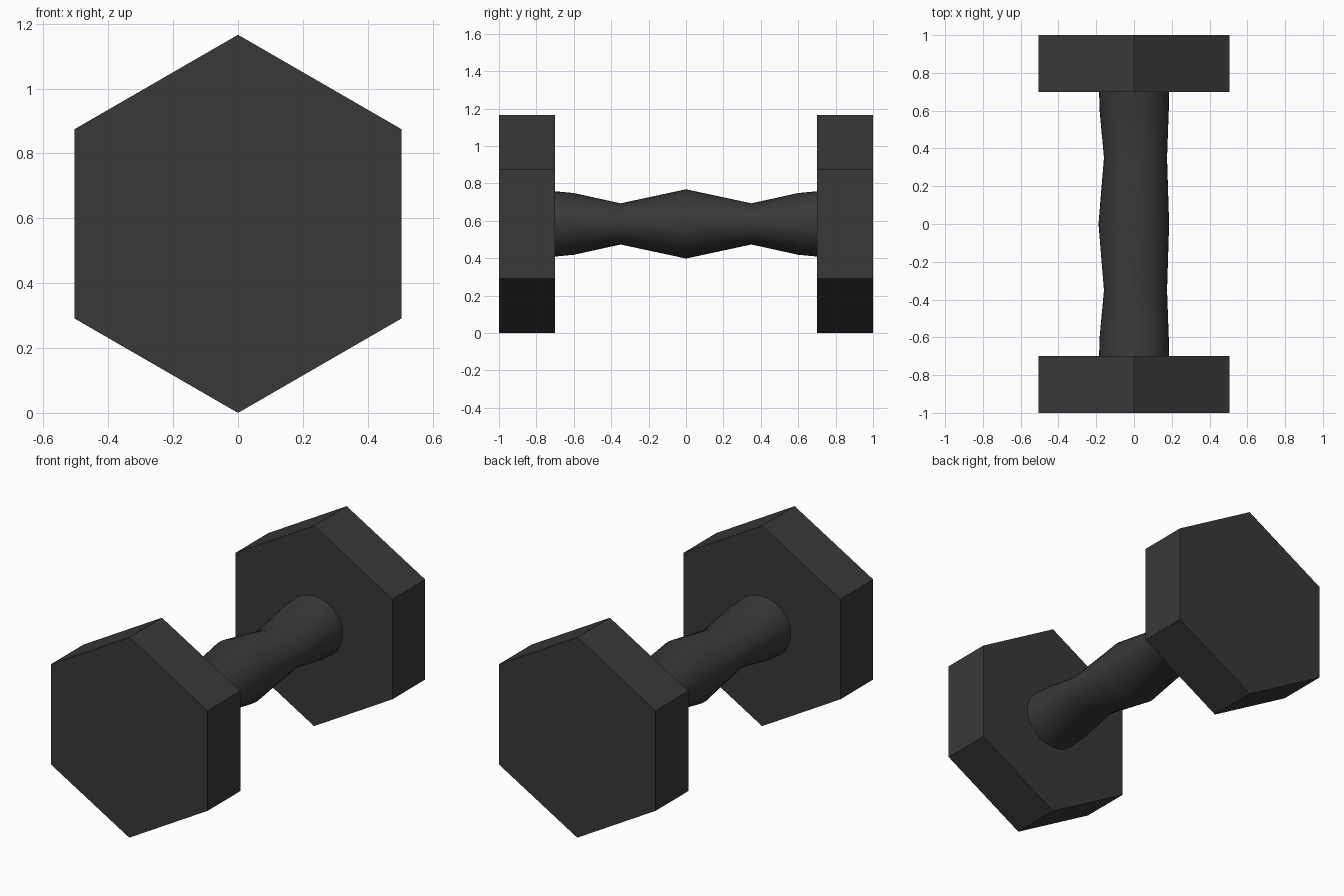
import bpy, math

if "Cube" in bpy.data.objects:
    bpy.data.objects.remove(bpy.data.objects["Cube"])

CZ = 0.583          # height of the bar axis
R = 0.583           # hexagon corner radius
SIDES = 40

black = bpy.data.materials.new("dark_rubber")
black.diffuse_color = (0.04, 0.04, 0.04, 1)
black.use_nodes = True
black.node_tree.nodes["Principled BSDF"].inputs["Base Color"].default_value = black.diffuse_color


def make(name, verts, faces):
    me = bpy.data.meshes.new(name)
    me.from_pydata(verts, [], faces)
    me.materials.append(black)
    ob = bpy.data.objects.new(name, me)
    bpy.context.collection.objects.link(ob)
    return ob


def loft(name, sections, sides):
    """Skin elliptical rings (y, x radius, z radius, x centre) along y, with end caps."""
    verts, faces = [], []
    for y, rx, rz, cx in sections:
        for i in range(sides):
            a = 2 * math.pi * i / sides
            verts.append((cx + rx * math.sin(a), y, CZ + rz * math.cos(a)))
    for s in range(len(sections) - 1):
        for i in range(sides):
            j = (i + 1) % sides
            a, b = s * sides, (s + 1) * sides
            faces.append((a + i, b + i, b + j, a + j))
    faces.append(tuple(range(sides)))
    faces.append(tuple(range(len(verts) - 1, len(verts) - sides - 1, -1)))
    return make(name, verts, faces)


# hexagonal heads, corner up
for label, y0, y1 in (("front", -1.0, -0.7), ("back", 0.7, 1.0)):
    loft(label + "_head", [(y0, R, R, 0), (y1, R, R, 0)], 6)

# waisted grip, symmetric about the middle
half = [(0.35, 0.167, 0.11, 0.008), (0.6, 0.183, 0.165, 0.001),
        (0.705, 0.185, 0.175, 0.0)]
sections = ([(-y, a, b, c) for y, a, b, c in reversed(half)]
            + [(0.0, 0.187, 0.185, -0.001)] + half)
grip = loft("grip", sections, SIDES)
bpy.context.view_layer.objects.active = grip
grip.select_set(True)
bpy.ops.object.shade_smooth_by_angle(angle=math.radians(40))
